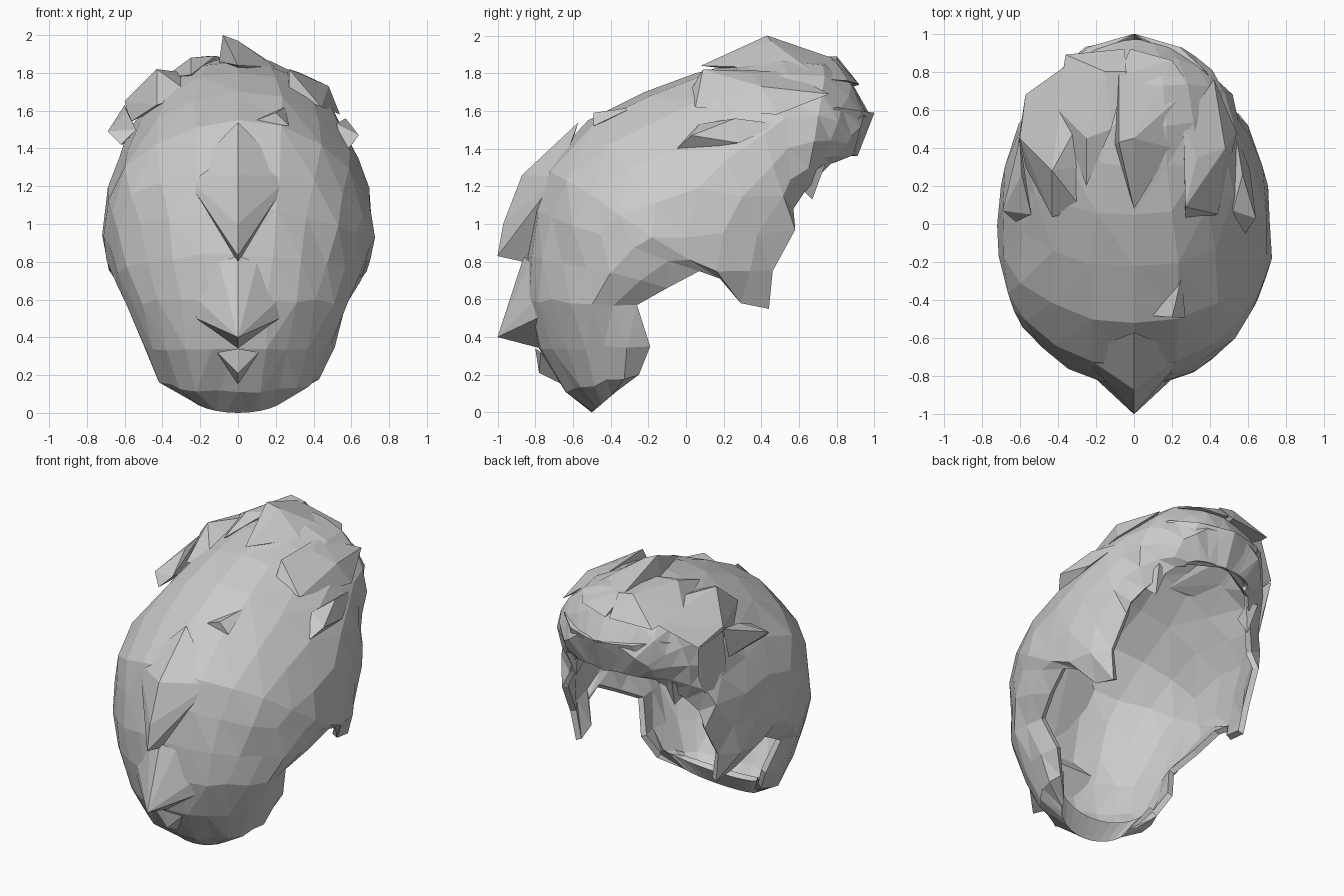
import bpy, bmesh, math, random
from mathutils import Vector

random.seed(4)
grey = bpy.data.materials.new("plain grey")
grey.diffuse_color = (0.6, 0.6, 0.6, 1)


def finish(name, bm):
    bmesh.ops.triangulate(bm, faces=bm.faces[:])
    mesh = bpy.data.meshes.new(name)
    bm.to_mesh(mesh)
    bm.free()
    mesh.materials.append(grey)
    ob = bpy.data.objects.new(name, mesh)
    bpy.context.collection.objects.link(ob)
    return ob


def chunk(name, points):
    """Faceted solid stretched over a few corner points."""
    bm = bmesh.new()
    for p in points:
        bm.verts.new(p)
    bmesh.ops.convex_hull(bm, input=bm.verts[:])
    loose = [v for v in bm.verts if not v.link_faces]
    bmesh.ops.delete(bm, geom=loose, context='VERTS')
    bmesh.ops.recalc_face_normals(bm, faces=bm.faces[:])
    return finish(name, bm)


def both(points):
    """Add the mirrored twin of every off-centre point."""
    return points + [(-x, y, z) for x, y, z in points if x]


# Head shell: arches from the inner chin lip over the crown to the nape
# middle y, z | rim y, z | greatest half width | half width at rim
stations = [
    (-.43, .12, -.27, .26, .36, .36),
    (-.50, .00, -.37, .11, .27, .27),
    (-.64, .11, -.25, .20, .42, .40),
    (-.78, .34, -.19, .35, .51, .48),
    (-.84, .60, -.26, .57, .58, .55),
    (-.84, .84, -.10, .66, .65, .61),
    (-.82, 1.08, .07, .75, .70, .65),
    (-.75, 1.30, .18, .71, .72, .62),
    (-.52, 1.55, .29, .58, .72, .56),
    (-.22, 1.70, .44, .55, .71, .54),
    (.05, 1.80, .46, .75, .67, .57),
    (.30, 1.86, .58, .97, .62, .55),
    (.52, 1.89, .57, 1.08, .56, .50),
    (.74, 1.86, .63, 1.17, .51, .44),
    (.88, 1.75, .70, 1.25, .43, .37),
    (.97, 1.59, .77, 1.32, .34, .30),
    (.90, 1.37, .80, 1.33, .25, .24),
]
N = 7
bm = bmesh.new()
rows = []
for i, (sy, sz, ry, rz, w, xr) in enumerate(stations):
    end = math.pi - math.asin(min(1, xr / w))
    row = []
    for j in range(-N, N + 1):
        a = end * abs(j) / N
        v = (1 - math.cos(a)) / (1 - math.cos(end))
        p = Vector((math.copysign(w * math.sin(a), j), sy + (ry - sy) * v, sz + (rz - sz) * v))
        if 1 < i < len(stations) - 1 and 0 < abs(j) < N:
            p += Vector([random.uniform(-.012, .012) for _ in range(3)])
        row.append(bm.verts.new(p))
    rows.append(row)
for a, b in zip(rows, rows[1:]):
    for j in range(2 * N):
        bm.faces.new((a[j], a[j + 1], b[j + 1], b[j]))
shell = finish("head_shell", bm)
wall = shell.modifiers.new("wall", 'SOLIDIFY')
wall.thickness = 0.04
wall.offset = -1

# Nose wedge with its ridge
chunk("nose", both([(0, -.57, 1.54), (0, -.87, 1.26), (0, -.97, 1.0), (0, -1, .83),
                    (0, -.82, .79), (.215, -.745, 1.16), (.28, -.68, 1.25)]))
# Upper lip blending into the cheeks, and lower lip
chunk("upper_lip", both([(0, -.86, .83), (0, -1, .40), (0, -.77, .34), (.22, -.79, .50),
                         (.28, -.74, .66), (.10, -.83, .80), (.15, -.76, .45)]))
chunk("lower_lip", both([(0, -.80, .34), (0, -.78, .21), (0, -.66, .15), (.11, -.77, .32), (.06, -.71, .25)]))
# Raised chip on the brow
chunk("brow_chip", [(.07, -.48, 1.54), (.25, -.28, 1.62), (.20, -.49, 1.59), (.27, -.49, 1.52), (.2, -.3, 1.6)])

# Hair over the crown
chunk("crest_right", [(-.08, .43, 2.0), (.0, .45, 1.97), (0, .08, 1.84), (-.10, .42, 1.86), (.20, .40, 1.83),
                      (.20, .86, 1.76), (-.02, .92, 1.74), (-.08, .78, 1.88), (.30, .72, 1.77)])
chunk("crest_left", [(-.25, .20, 1.79), (-.12, .50, 1.89), (-.15, .80, 1.89), (-.25, .45, 1.88),
                     (-.36, .89, 1.73), (-.40, .60, 1.77), (-.05, .92, 1.74), (-.04, .80, 1.87)])
# Swept locks on the right
chunk("lock_right_upper", [(.27, .02, 1.70), (.27, .09, 1.82), (.44, .05, 1.62), (.33, .35, 1.80),
                           (.48, .40, 1.73), (.54, .48, 1.58), (.42, .76, 1.69), (.26, .52, 1.81)])
chunk("lock_right_lower", [(.57, -.07, 1.38), (.64, .03, 1.47), (.52, .07, 1.53), (.57, .26, 1.56),
                           (.61, .28, 1.43), (.53, .50, 1.53)])
# Swept locks on the left
chunk("lock_left_upper", [(-.43, .04, 1.63), (-.25, .05, 1.69), (-.43, .28, 1.82), (-.30, .30, 1.77),
                          (-.60, .45, 1.65), (-.57, .68, 1.58), (-.36, .83, 1.74), (-.28, .55, 1.80),
                          (-.57, .30, 1.54)])
chunk("lock_left_lower", [(-.69, .07, 1.49), (-.62, .01, 1.42), (-.54, .05, 1.50), (-.59, .26, 1.60),
                          (-.60, .45, 1.63), (-.61, .40, 1.42)])
# Long lock falling behind the left side
chunk("side_lock_left", [(-.60, .45, 1.62), (-.57, .68, 1.57), (-.61, .42, 1.32), (-.59, .48, 1.14),
                         (-.55, .58, 1.22), (-.54, .64, 1.36)])
# Hair overhang around the back of the head, and nape tips
for s, side in ((1, "right"), (-1, "left")):
    chunk("back_hair_" + side, [(s * x, y, z) for x, y, z in (
        (.0, 1.0, 1.59), (.0, .91, 1.36), (.24, .93, 1.60), (.29, .84, 1.38), (.38, .80, 1.62),
        (.48, .58, 1.42), (.45, .68, 1.58), (.35, .72, 1.36))])
    chunk("nape_tip_" + side, [(s * x, y, z) for x, y, z in (
        (.38, .67, 1.13), (.44, .58, 1.22), (.33, .72, 1.30), (.41, .74, 1.32), (.34, .62, 1.24))])
